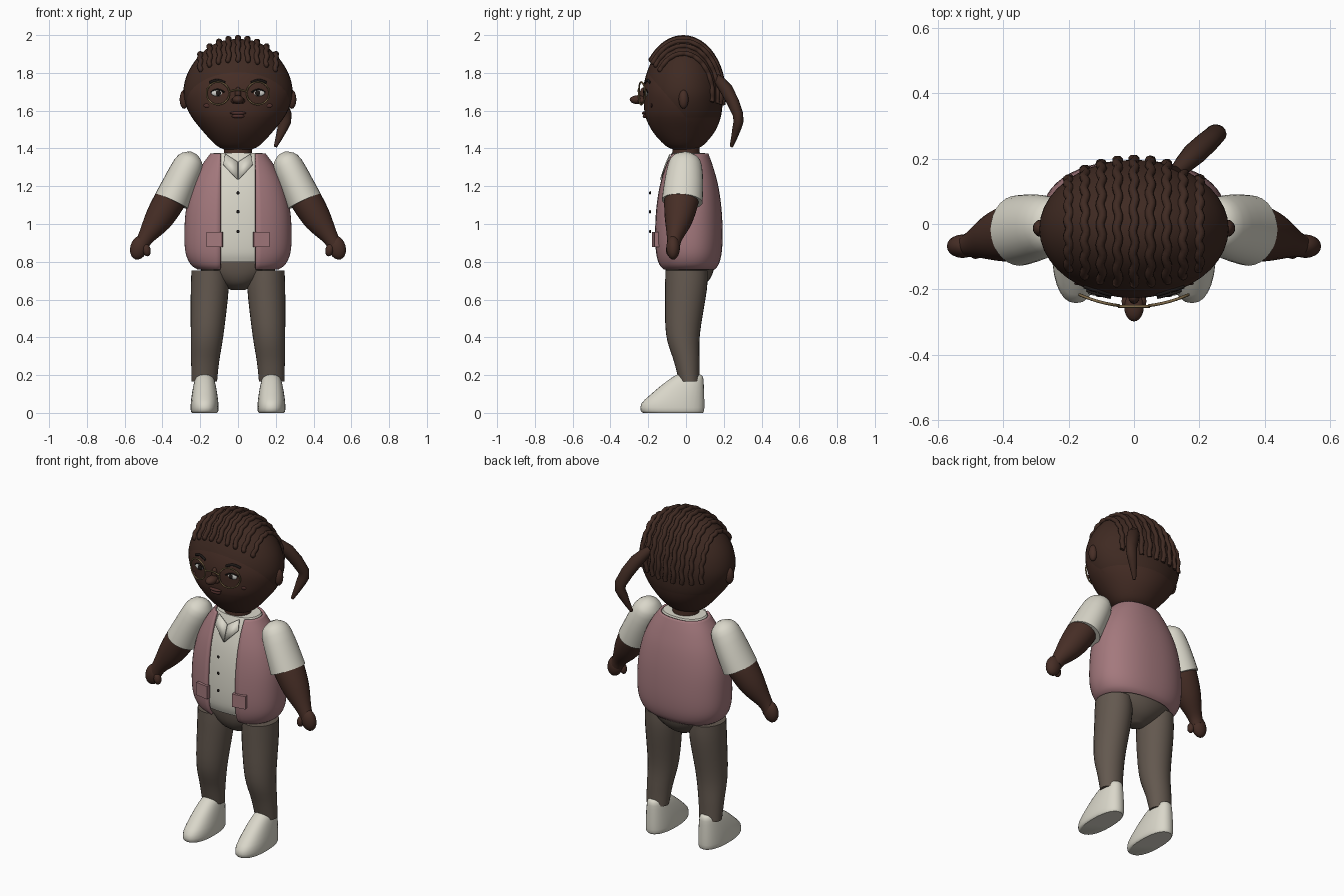
import bpy, bmesh, math
from mathutils import Vector, Matrix
from mathutils.bvhtree import BVHTree

if "Cube" in bpy.data.objects:
    bpy.data.objects.remove(bpy.data.objects["Cube"])


def material(name, rgb):
    m = bpy.data.materials.new(name)
    m.diffuse_color = (*rgb, 1)
    m.use_nodes = True
    m.node_tree.nodes["Principled BSDF"].inputs["Base Color"].default_value = m.diffuse_color
    return m


SKIN = material("brown_skin", (.062, .027, .019))
HAIR = material("dark_brown_hair", (.050, .023, .016))
CREAM = material("cream_cloth", (.70, .68, .59))
PINK = material("dusty_pink", (.37, .19, .205))
TROUSER = material("taupe_cloth", (.125, .098, .078))
GOLD = material("gold_frame", (.22, .15, .07))
LIPS = material("lip_brown", (.075, .028, .024))
DARK = material("near_black", (.012, .009, .008))
WHITE = material("eye_white", (.6, .6, .57))


def finish(name, bm, mats, angle=40):
    bmesh.ops.recalc_face_normals(bm, faces=bm.faces)
    me = bpy.data.meshes.new(name)
    bm.to_mesh(me)
    bm.free()
    ob = bpy.data.objects.new(name, me)
    bpy.context.collection.objects.link(ob)
    for m in mats if isinstance(mats, list) else [mats]:
        me.materials.append(m)
    bpy.context.view_layer.objects.active = ob
    ob.select_set(True)
    bpy.ops.object.shade_smooth_by_angle(angle=math.radians(angle))
    ob.select_set(False)
    return ob


def refine(rings, k):
    """Catmull-Rom subdivision of ring data."""
    R = [Vector(r) for r in rings]
    out = []
    for i in range(len(R) - 1):
        p0, p1, p2, p3 = R[max(i - 1, 0)], R[i], R[i + 1], R[min(i + 2, len(R) - 1)]
        for j in range(k):
            t = j / k
            out.append(.5 * (2 * p1 + (p2 - p0) * t + (2 * p0 - 5 * p1 + 4 * p2 - p3) * t * t
                             + (3 * p1 - p0 - 3 * p2 + p3) * t ** 3))
    return out + [R[-1]]


def loft(rings, n=28, power=2, k=4, tilt=True, gap=0):
    """Skin rings (x, y, z, width radius, depth radius); gap leaves the front open."""
    bm = bmesh.new()
    R = refine(rings, k)
    loops = []
    for i, r in enumerate(R):
        t = Vector((0, 0, 1))
        if tilt:
            t = (R[min(i + 1, len(R) - 1)] - R[max(i - 1, 0)])
            t = Vector(t[:3]).normalized()
        u = Vector((0, 1, 0)).cross(t).normalized()
        v = t.cross(u)
        a0 = math.asin(min(.95, (gap / r[3]) ** (power / 2))) if gap else 0
        ring = []
        for j in range(n + 1 if gap else n):
            a = a0 + (2 * math.pi - 2 * a0) * j / n
            s, c = math.sin(a), -math.cos(a)
            s = math.copysign(abs(s) ** (2 / power), s)
            c = math.copysign(abs(c) ** (2 / power), c)
            ring.append(bm.verts.new(Vector(r[:3]) + u * s * r[3] + v * c * r[4]))
        loops.append(ring)
    for a, b in zip(loops, loops[1:]):
        for j in range(n):
            m = (j + 1) % len(a)
            bm.faces.new((a[j], a[m], b[m], b[j]))
    if not gap:
        bm.faces.new(loops[0])
        bm.faces.new(loops[-1])
    return bm


def ball(name, loc, size, mat, rot=0, seg=20):
    bm = bmesh.new()
    bmesh.ops.create_uvsphere(bm, u_segments=seg, v_segments=seg // 2, radius=1)
    bm.transform(Matrix.Translation(loc) @ Matrix.Rotation(rot, 4, 'Y') @ Matrix.Diagonal((*size, 1)))
    return finish(name, bm, mat)


def tube(name, pts, r, mat, cyclic=False):
    cu = bpy.data.curves.new(name, 'CURVE')
    cu.dimensions = '3D'
    cu.bevel_depth, cu.bevel_resolution, cu.use_fill_caps = r, 2, True
    sp = cu.splines.new('POLY')
    sp.points.add(len(pts) - 1)
    for p, q in zip(sp.points, pts):
        p.co = (*q, 1)
    sp.use_cyclic_u = cyclic
    cu.materials.append(mat)
    ob = bpy.data.objects.new(name, cu)
    bpy.context.collection.objects.link(ob)
    return ob


# Head, with the scalp split off along the hairline
bm = loft([(0, -.01, 1.395, .075, .06), (0, -.01, 1.42, .12, .105), (0, -.012, 1.49, .185, .165),
           (0, -.015, 1.57, .248, .2), (0, -.015, 1.65, .283, .209), (0, -.015, 1.72, .288, .21),
           (0, -.015, 1.80, .266, .193), (0, -.015, 1.88, .215, .157), (0, -.015, 1.94, .148, .108),
           (0, -.015, 1.97, .08, .058), (0, -.015, 1.98, .01, .01)], n=40, tilt=False)
for no in ((0, 0, 1), (0, 1.15, 1)):
    bmesh.ops.bisect_plane(bm, geom=bm.verts[:] + bm.edges[:] + bm.faces[:],
                           plane_co=(0, 0, 1.565), plane_no=no)
for f in bm.faces:
    c = f.calc_center_median()
    f.material_index = int(c.z > 1.565 + max(0, -1.15 * c.y))
tree = BVHTree.FromBMesh(bm)
finish("head", bm, [SKIN, HAIR])


def on_face(x, z, lift=0):
    return Vector((x, tree.ray_cast((x, -1, z), (0, 1, 0))[0].y - lift, z))


# Braided rows over the scalp
for i in range(-4, 5):
    x = i * .05
    s = math.sqrt(1 - (x / .288) ** 2)
    pts = []
    for j in range(49):
        t = .66 + (math.pi - .48) * j / 48
        pts.append((x + .004 * math.sin(j * 1.1 + i), -.015 - .214 * s * math.cos(t),
                    1.685 + .302 * s * math.sin(t)))
    tube("braid_row", pts, .0135, HAIR)
    ball("braid_end", pts[0], (.014, .014, .016), HAIR, seg=10)

# Side ponytail
finish("ponytail", loft([(.13, .16, 1.775, .022, .022), (.185, .215, 1.71, .038, .035),
                         (.25, .275, 1.58, .034, .028), (.237, .27, 1.51, .028, .024),
                         (.198, .24, 1.41, .009, .009)], n=16, k=2), HAIR)

# Neck
finish("neck", loft([(0, 0, 1.33, .078, .075), (0, 0, 1.44, .072, .07)], k=1), SKIN)

# Facial features
ball("nose", (0, -.252, 1.658), (.03, .046, .024), SKIN)
ball("nose_bridge", (0, -.222, 1.69), (.017, .022, .035), SKIN)
for lip, z, h in (("upper_lip", 1.587, .009), ("lower_lip", 1.571, .011)):
    ball(lip, on_face(0, z), (.043 if h < .01 else .034, .014, h), LIPS)
for s in (-1, 1):
    ball("nostril", (s * .023, -.236, 1.652), (.015, .022, .014), SKIN, seg=12)
    ball("ear", (s * .285, -.013, 1.66), (.024, .026, .05), SKIN)
    ball("eye", on_face(s * .108, 1.693), (.034, .009, .017), WHITE)
    ball("iris", on_face(s * .104, 1.693, .007), (.014, .005, .015), DARK, seg=12)
    ball("cheek_mark", on_face(s * .163, 1.627), (.021, .005, .011), LIPS, seg=12)
    tube("upper_lash", [on_face(s * (.072 + .012 * i), 1.697 + .016 * math.sin(i * math.pi / 6), .006)
                        for i in range(7)], .004, DARK)
    tube("brow", [on_face(s * (.07 + .0135 * i), 1.748 + .013 * math.sin(i * math.pi / 6), .002)
                  for i in range(7)], .007, DARK)
    # Glasses rim, turned to follow the face
    rim = []
    for i in range(32):
        a = i * math.pi / 16
        x = .106 + .06 * math.cos(a)
        rim.append((s * x, -.252 + 1.3 * x * x, 1.692 + .06 * math.sin(a)))
    tube("glasses_rim", rim, .0045, GOLD, True)
tube("glasses_bridge", [(.012 * i, -.252, 1.71 - .0006 * i * i) for i in range(-4, 5)], .0045, GOLD)

# Torso: closed shirt inside an open-fronted vest
body = [(.765, .21, .135), (.79, .245, .155), (.85, .271, .17), (.95, .277, .175),
        (1.08, .268, .169), (1.2, .238, .152), (1.3, .19, .125), (1.37, .14, .1)]
finish("shirt", loft([(0, .012, max(z, .8) + (.006 if z > 1.35 else 0), w - .012, d - .012)
                      for z, w, d in body[1:]], n=40, power=2.3, tilt=False), CREAM)
vest = finish("vest", loft([(0, .012, z, w, d) for z, w, d in body],
                           n=48, power=2.3, tilt=False, gap=.092), PINK)
sol = vest.modifiers.new("thickness", 'SOLIDIFY')
sol.thickness, sol.offset = .014, 0

# Shirt buttons
for z in (1.165, 1.065, .96):
    ball("button", (0, -.19, z), (.009, .006, .009), DARK, seg=12)

for s in (-1, 1):
    # Collar flap
    bm = bmesh.new()
    bm.faces.new([bm.verts.new((s * x, y, z)) for x, y, z in
                  ((.002, -.138, 1.235), (.078, -.112, 1.315), (.068, -.087, 1.372), (.002, -.104, 1.33))])
    flap = finish("collar", bm, CREAM)
    flap.modifiers.new("thickness", 'SOLIDIFY').thickness = .006

    # Vest pocket
    bm = bmesh.new()
    bmesh.ops.create_cube(bm, size=1)
    bm.transform(Matrix.Translation((s * .123, -.160, .918)) @ Matrix.Rotation(s * .16, 4, 'Z')
                 @ Matrix.Diagonal((.082, .026, .078, 1)))
    finish("pocket", bm, PINK)

    # Sleeve and forearm
    finish("sleeve", loft([(s * .232, .002, 1.374, .02, .02), (s * .243, 0, 1.352, .058, .068),
                           (s * .263, -.005, 1.31, .08, .09), (s * .308, -.012, 1.215, .088, .103),
                           (s * .352, -.02, 1.12, .095, .108)], k=2), CREAM)
    finish("forearm", loft([(s * .335, -.02, 1.17, .08, .09), (s * .37, -.026, 1.11, .083, .09),
                            (s * .425, -.04, 1.02, .073, .073), (s * .487, -.06, .93, .044, .042),
                            (s * .512, -.066, .885, .038, .034)], n=24), SKIN)
    ball("hand", (s * .524, -.068, .875), (.046, .036, .065), SKIN, rot=-s * .3)
    ball("thumb", (s * .484, -.085, .862), (.022, .022, .034), SKIN, rot=s * .2, seg=12)

    # Trouser leg
    finish("trouser_leg", loft([(s * .15, .003, .755, .096, .112), (s * .15, .0, .65, .1, .11),
                                (s * .163, -.016, .42, .087, .09), (s * .174, .004, .27, .074, .067),
                                (s * .178, .018, .165, .067, .054)], tilt=False), TROUSER)

    # Shoe: rings from sole to ankle, toe sloping forward
    shoe = []
    for z, front, back, w in ((0, -.225, .09, .066), (.012, -.24, .096, .073), (.05, -.236, .097, .073),
                              (.095, -.19, .096, .068), (.15, -.125, .094, .058),
                              (.19, -.07, .09, .046), (.203, -.045, .075, .03)):
        shoe.append((s * .177, (front + back) / 2, z, w, (back - front) / 2))
    finish("shoe", loft(shoe, k=2, power=2.3, tilt=False), CREAM)

# Seat of the trousers
finish("trouser_seat", loft([(0, .015, .65, .035, .035), (0, .015, .68, .095, .085),
                             (0, .018, .72, .155, .115), (0, .02, .77, .205, .13),
                             (0, .02, .83, .205, .135)], tilt=False), TROUSER)
